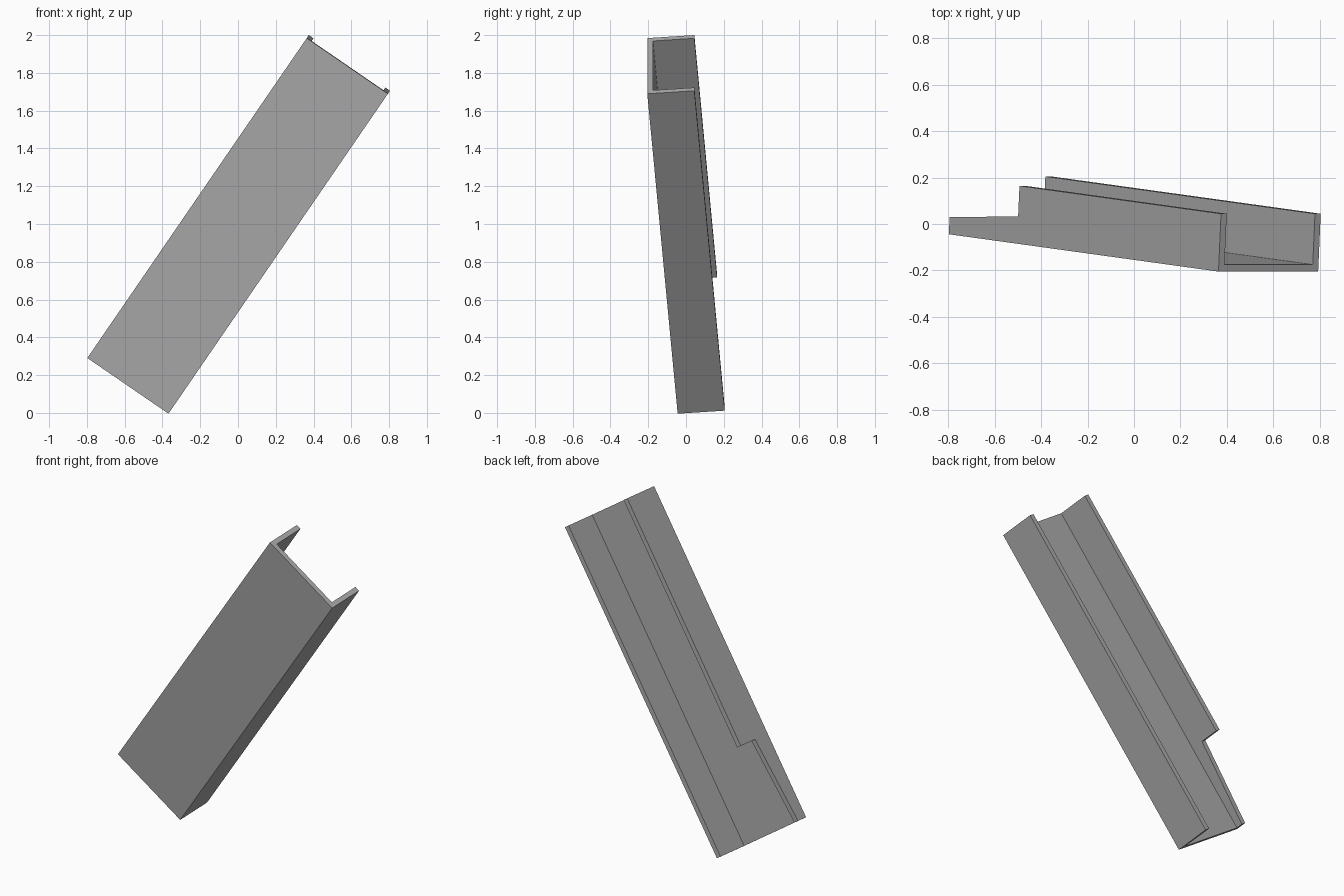
import bpy, bmesh
from mathutils import Matrix, Vector

if "Cube" in bpy.data.objects:
    bpy.data.objects.remove(bpy.data.objects["Cube"], do_unlink=True)

LENGTH, WIDTH, DEPTH, WALL = 2.06, 0.521, 0.25, 0.03

# Local axes of the leaning channel: across, along (downwards), and depth
across = Vector((0.825, 0, -0.566)).normalized()
along = Vector((-0.566, 0.078, -0.82))
depth = across.cross(along).normalized()
along = depth.cross(across)
pose = Matrix((across, along, depth)).transposed().to_4x4()
pose.translation = (0.364, -0.205, 1.984)

grey = bpy.data.materials.new("mid grey")
grey.use_nodes = True
grey.diffuse_color = (0.40, 0.40, 0.40, 1)
grey.node_tree.nodes["Principled BSDF"].inputs["Base Color"].default_value = grey.diffuse_color


def prism(name, outline, sweep):
    """Extrude a closed outline along a vector, in the channel's local frame."""
    bm = bmesh.new()
    face = bm.faces.new([bm.verts.new(p) for p in outline])
    moved = bmesh.ops.extrude_face_region(bm, geom=[face])["geom"]
    bmesh.ops.translate(bm, vec=sweep, verts=[v for v in moved if isinstance(v, bmesh.types.BMVert)])
    bmesh.ops.recalc_face_normals(bm, faces=bm.faces)
    mesh = bpy.data.meshes.new(name)
    bm.to_mesh(mesh)
    bm.free()
    mesh.materials.append(grey)
    obj = bpy.data.objects.new(name, mesh)
    obj.matrix_world = pose
    bpy.context.collection.objects.link(obj)
    return obj


# U-shaped channel: web at the front, two flanges pointing back
section = [(0, 0), (WIDTH, 0), (WIDTH, DEPTH), (WIDTH - WALL, DEPTH),
           (WIDTH - WALL, WALL), (WALL, WALL), (WALL, DEPTH), (0, DEPTH)]
channel = prism("channel", [(x, 0, z) for x, z in section], (0, LENGTH, 0))

# Tapered notch at the lower end of the upper flange
start, over = LENGTH - 0.52, 0.1
slope = (0.075 - 0.117) / 0.52
notch = [(start, 0.117), (LENGTH + over, 0.075 + slope * over),
         (LENGTH + over, DEPTH + over), (start, DEPTH + over)]
cutter = prism("notch_cutter", [(-over, y, z) for y, z in notch], (over + 2 * WALL, 0, 0))
cutter.hide_render = True
cutter.hide_viewport = True

cut = channel.modifiers.new("notch", 'BOOLEAN')
cut.operation = 'DIFFERENCE'
cut.solver = 'EXACT'
cut.object = cutter
